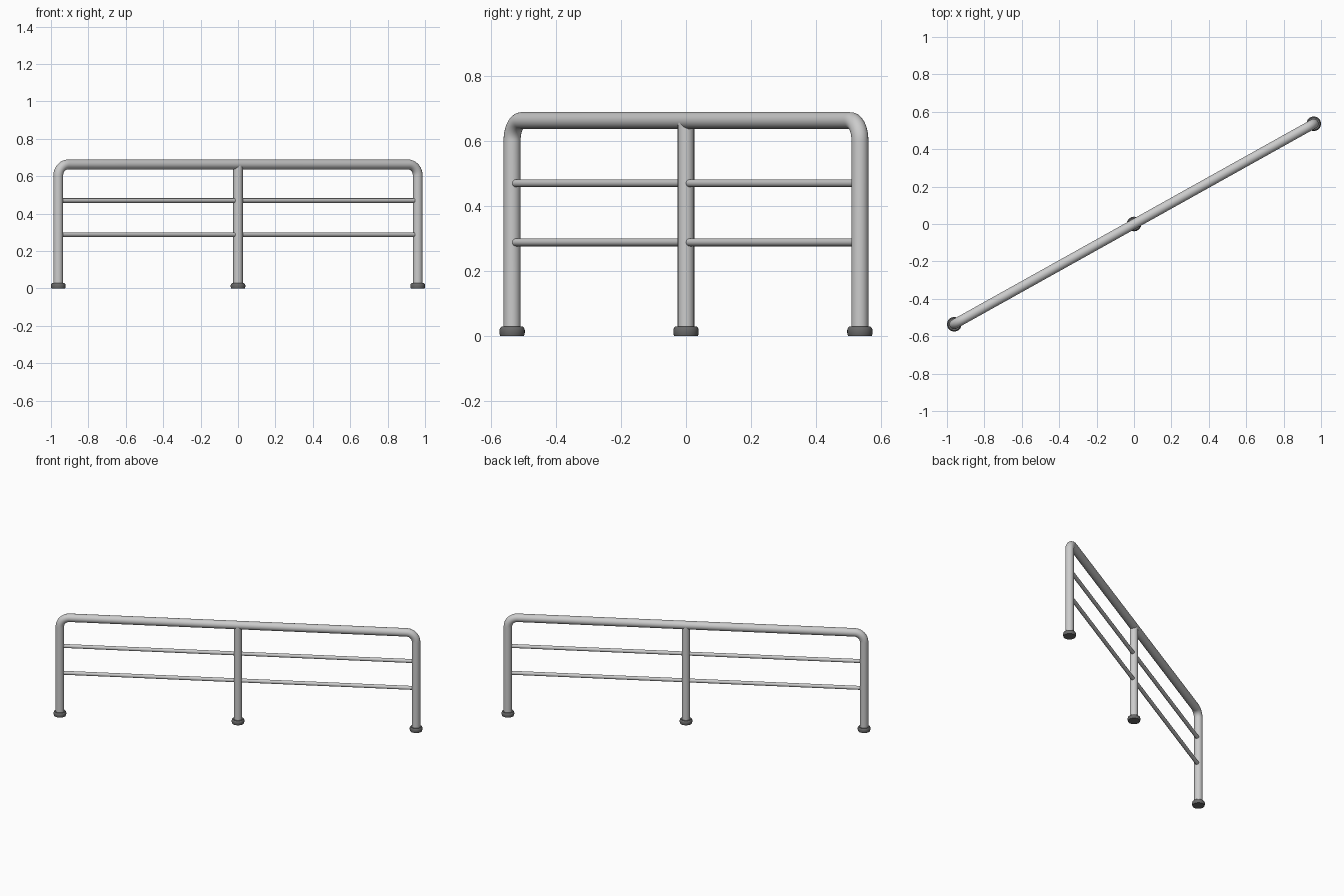
import bpy, bmesh, math
from mathutils import Vector

if "Cube" in bpy.data.objects:
    bpy.data.objects.remove(bpy.data.objects["Cube"])

X, Y = 0.961, 0.536                 # end post position
D = Vector((X, Y, 0)).normalized()  # direction of the railing
L = math.hypot(X, Y)
TOP, R, BEND = 0.663, 0.0262, 0.06


def material(name, v):
    m = bpy.data.materials.new(name)
    m.diffuse_color = (v, v, v, 1)
    m.use_nodes = True
    m.node_tree.nodes["Principled BSDF"].inputs["Base Color"].default_value = m.diffuse_color
    return m


steel = material("light grey steel", 0.6)
rubber = material("dark grey foot", 0.14)


def finish(ob, mat):
    ob.data.materials.clear()
    ob.data.materials.append(mat)
    bpy.ops.object.select_all(action='DESELECT')
    ob.select_set(True)
    bpy.context.view_layer.objects.active = ob
    bpy.ops.object.shade_smooth_by_angle(angle=math.radians(40))


def tube(name, pts, r):
    """Round pipe swept along a path."""
    cu = bpy.data.curves.new(name, 'CURVE')
    cu.dimensions = '3D'
    sp = cu.splines.new('POLY')
    sp.points.add(len(pts) - 1)
    for p, co in zip(sp.points, pts):
        p.co = (*co, 1)
    cu.bevel_depth = r
    cu.bevel_resolution = 8
    cu.use_fill_caps = True
    ob = bpy.data.objects.new(name, cu)
    bpy.context.collection.objects.link(ob)
    bpy.ops.object.select_all(action='DESELECT')
    ob.select_set(True)
    bpy.context.view_layer.objects.active = ob
    bpy.ops.object.convert(target='MESH')
    finish(bpy.context.view_layer.objects.active, steel)


def at(s, z):
    return D * s + Vector((0, 0, z))


# Main frame: end posts and handrail in one bent pipe
half = [(L, 0.01)]
for i in range(13):
    a = math.radians(90 * i / 12)
    half.append((L - BEND + BEND * math.cos(a), TOP - BEND + BEND * math.sin(a)))
path = [at(-s, z) for s, z in half] + [at(s, z) for s, z in reversed(half)]
tube("handrail_frame", path, R)

# Middle post
tube("middle_post", [at(0, 0.01), at(0, TOP)], 0.0255)

# Thin cross rails
for name, z in (("lower_rail", 0.288), ("upper_rail", 0.47)):
    tube(name, [at(-L, z), at(L, z)], 0.0122)

# Feet: lathed collars with chamfered top
PROFILE = [(0.037, 0), (0.039, 0.008), (0.039, 0.018), (0.037, 0.024), (0.033, 0.028)]
N = 32
for name, s in (("left_foot", -L), ("middle_foot", 0), ("right_foot", L)):
    bm = bmesh.new()
    c = at(s, 0)
    rings = [[bm.verts.new(c + Vector((r * math.cos(math.tau * i / N), r * math.sin(math.tau * i / N), z)))
              for i in range(N)] for r, z in PROFILE]
    for a, b in zip(rings, rings[1:]):
        for i in range(N):
            j = (i + 1) % N
            bm.faces.new((a[i], a[j], b[j], b[i]))
    bm.faces.new(rings[0][::-1])
    bm.faces.new(rings[-1])
    me = bpy.data.meshes.new(name)
    bm.to_mesh(me)
    bm.free()
    ob = bpy.data.objects.new(name, me)
    bpy.context.collection.objects.link(ob)
    finish(ob, rubber)
